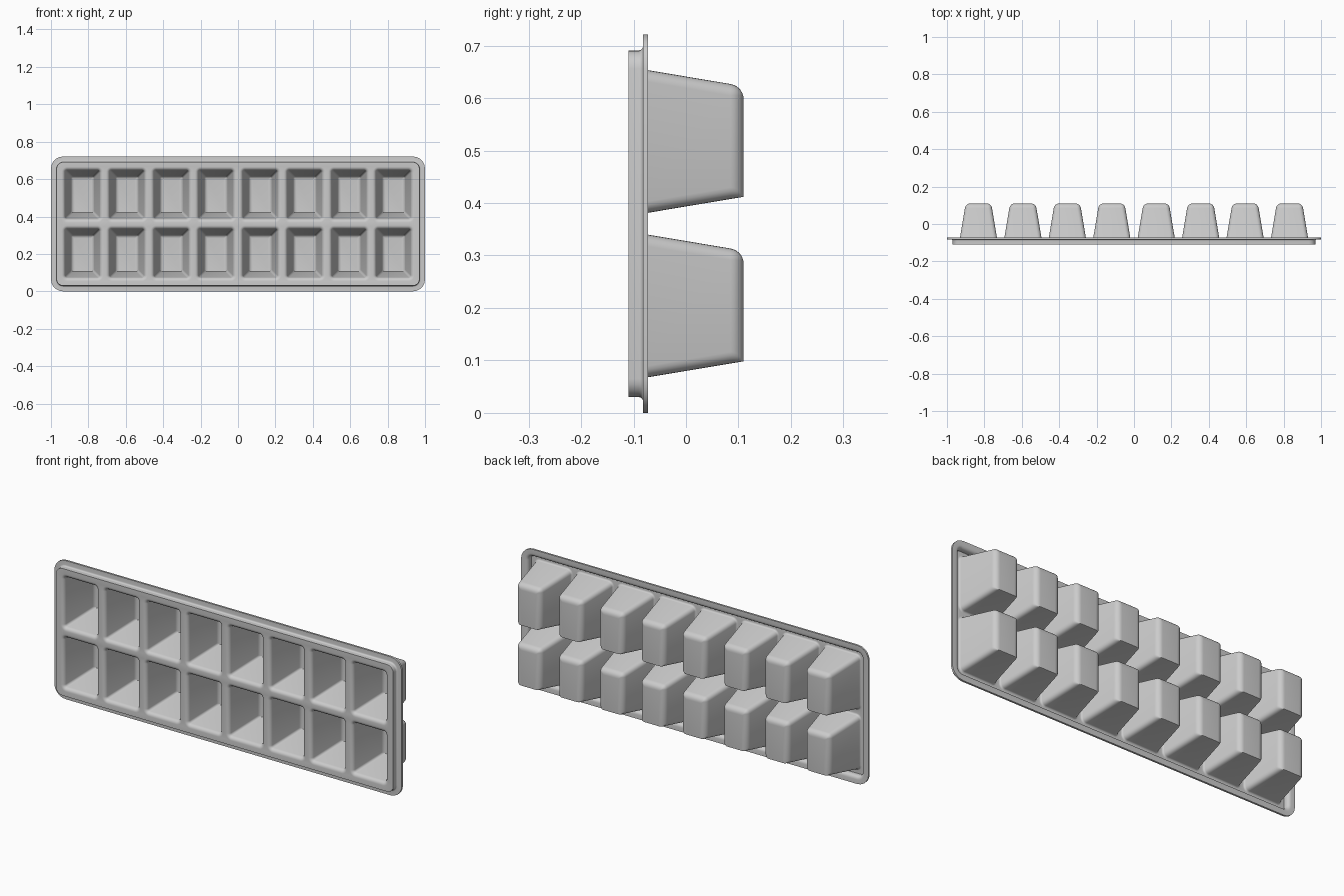
import bpy, bmesh
from math import sin, cos, pi, radians

if "Cube" in bpy.data.objects:
    bpy.data.objects.remove(bpy.data.objects["Cube"])

T = 0.010                      # sheet thickness
W, H = 1.0, 0.3605             # flange half sizes
DECK, FLANGE, TIP = -0.11, -0.082, 0.11
DRAFT = radians(9.5)
SLOPE, TW = sin(DRAFT) / cos(DRAFT), T / cos(DRAFT)
LIP, FLOOR_R, FILLET = 0.02, 0.03, 0.008
PITCH_X, PITCH_Z = 0.2376, 0.3135

bm = bmesh.new()


def ring(cx, hx, z0, z1, r, y, n=5):
    """Rounded rectangle loop in the xz plane."""
    pts = []
    for i, (sx, z) in enumerate([(1, z1 - r), (-1, z1 - r), (-1, z0 + r), (1, z0 + r)]):
        for j in range(n + 1):
            a = (i + j / n) * pi / 2
            pts.append(bm.verts.new((cx + sx * (hx - r) + r * cos(a), y, z + r * sin(a))))
    return pts


def skin(rings):
    for a, b in zip(rings, rings[1:]):
        for i in range(len(a)):
            j = (i + 1) % len(a)
            bm.faces.new((a[i], a[j], b[j], b[i]))


def frame_rings(t):
    """Flange, fillet and raised wall up to the deck."""
    def at(inset, y):
        return ring(0, W - inset, inset, 2 * H - inset, max(0.065 - inset, 0.02), y)
    rho = FILLET + t
    rings = [at(0, FLANGE + t)]
    for k in range(5):
        a = k / 4 * pi / 2
        rings.append(at(0.03 - FILLET + rho * sin(a), FLANGE - FILLET + rho * cos(a)))
    rings.append(at(0.03 + t, DECK + t))
    return rings


def cup_rings(cx, cz, t):
    """Rounded lip, tapered walls, floor rounded on all but the lower edge."""
    wall = TW * (1 - t / T)    # inner skin sits one thickness inside the outer

    def hx(y):
        return 0.0985 - SLOPE * (y + 0.07)

    def hz(y):
        return 0.1355 - SLOPE * (y + 0.07)
    rings = []
    rho, end = LIP - t, pi / 2 - DRAFT
    yc = DECK + LIP
    ye = yc - rho * cos(end)
    for k in range(6):
        a = end * k / 5
        g = rho * (sin(end) - sin(a)) - wall
        x, z = hx(ye) + g, hz(ye) + g
        rings.append(ring(cx, x, cz - z, cz + z, 0.022 + g, yc - rho * cos(a)))
    rho = FLOOR_R - T + t
    yc = TIP - FLOOR_R
    ys = yc + rho * sin(DRAFT)
    for k in range(7):
        b = DRAFT + (pi / 2 - DRAFT) * k / 6
        y = yc + rho * sin(b)
        g = rho * (cos(b) - cos(DRAFT)) - wall
        rings.append(ring(cx, hx(ys) + g, cz - hz(y) + wall, cz + hz(ys) + g,
                          max(0.004, 0.022 + g), y))
    return rings


def sheet(t):
    frame = frame_rings(t)
    skin(frame)
    borders = [frame[-1]]
    for row in (-0.5, 0.5):
        for col in range(8):
            cup = cup_rings((col - 3.5) * PITCH_X, H + row * PITCH_Z, t)
            skin(cup)
            bm.faces.new(cup[-1])
            borders.append(cup[0])
    # deck between the cups
    edges = []
    for loop in borders:
        for i in range(len(loop)):
            edges.append(bm.edges.get((loop[i - 1], loop[i])))
    bmesh.ops.triangle_fill(bm, edges=edges, use_beauty=True, normal=(0, -1, 0))
    return frame[0]


# front and back skins joined along the flange edge
skin([sheet(0), sheet(T)])
bmesh.ops.recalc_face_normals(bm, faces=bm.faces[:])
mesh = bpy.data.meshes.new("ice_cube_tray")
bm.to_mesh(mesh)
bm.free()
tray = bpy.data.objects.new("ice_cube_tray", mesh)
bpy.context.collection.objects.link(tray)
bpy.context.view_layer.objects.active = tray
tray.select_set(True)
bpy.ops.object.shade_smooth_by_angle(angle=radians(35))
